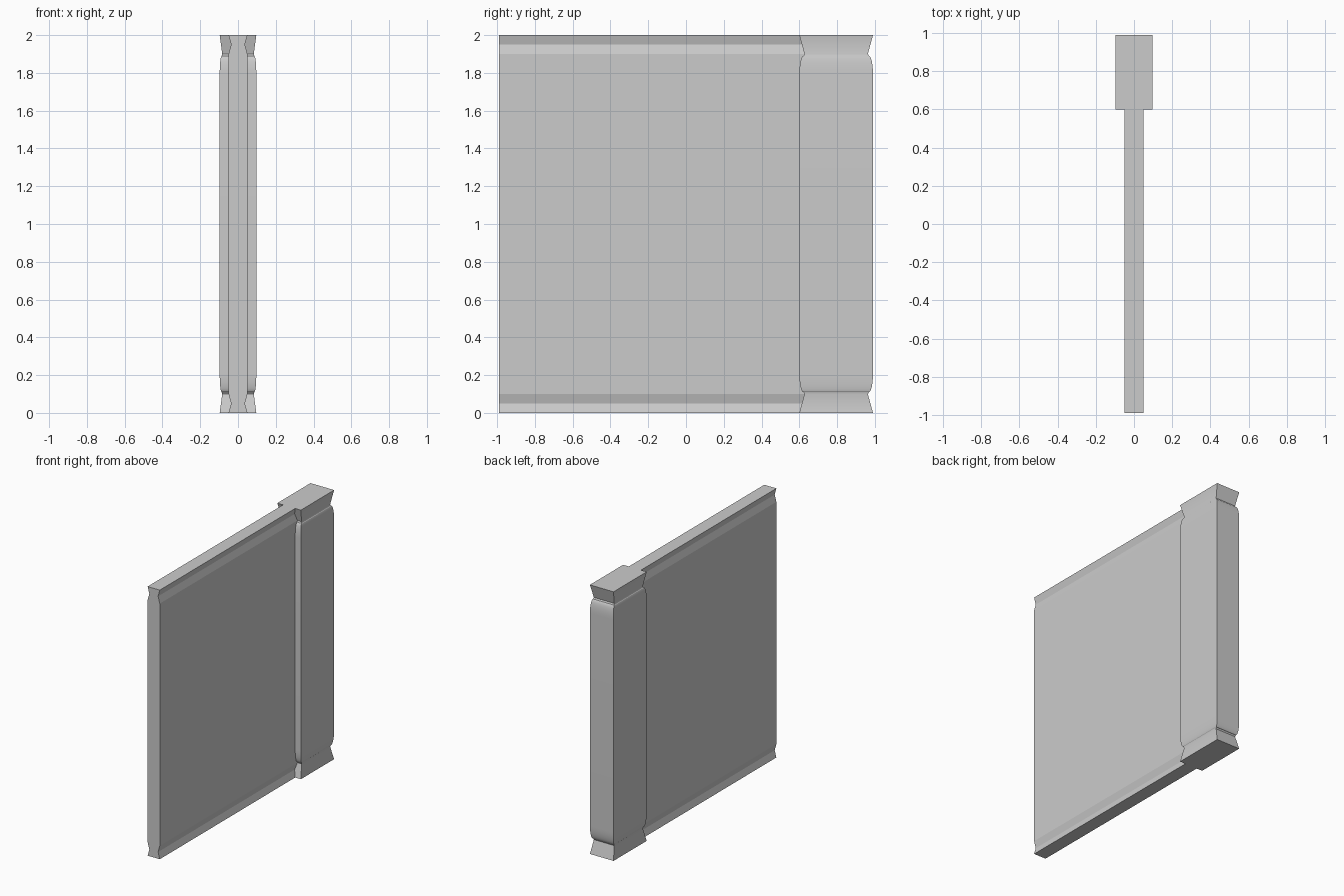
import bpy, bmesh, math

if "Cube" in bpy.data.objects:
    bpy.data.objects.remove(bpy.data.objects["Cube"])

def loft(name, rings):
    """Skin a stack of rectangles given as (z, half_x, y_min, y_max)."""
    bm = bmesh.new()
    prev = None
    for z, hx, y0, y1 in rings:
        ring = [bm.verts.new(p) for p in
                ((-hx, y0, z), (hx, y0, z), (hx, y1, z), (-hx, y1, z))]
        if prev is None:
            bm.faces.new(ring[::-1])
        else:
            for i in range(4):
                j = (i + 1) % 4
                bm.faces.new((prev[i], prev[j], ring[j], ring[i]))
        prev = ring
    bm.faces.new(prev)
    bmesh.ops.recalc_face_normals(bm, faces=bm.faces)
    mesh = bpy.data.meshes.new(name)
    bm.to_mesh(mesh)
    bm.free()
    obj = bpy.data.objects.new(name, mesh)
    bpy.context.collection.objects.link(obj)
    return obj

def mirrored(lower):
    """Repeat a lower-half profile of (z, value) upside down about z = 1."""
    return lower + [(2 - z, v) for z, v in reversed(lower)]

# Thin wall with a pinched groove along its top and bottom
wall = mirrored([(0, 0.05), (0.05, 0.036), (0.1, 0.05)])
loft("wall_panel", [(z, hx, -0.99, 0.66) for z, hx in wall])

# End post: flared foot and cap, body with rounded ends
STEPS = 8
profile = [(0, 1.0), (0.1, 0.86)]
for i in range(STEPS + 1):
    a = math.pi / 2 * i / STEPS
    profile.append((0.21 - 0.1 * math.cos(a), 0.89 + 0.11 * math.sin(a)))
post = loft("end_post", [(z, 0.097 * s, 0.795 - 0.195 * s, 0.795 + 0.195 * s)
                         for z, s in mirrored(profile)])

# Smooth only the rounded ends of the post
bpy.context.view_layer.objects.active = post
post.select_set(True)
bpy.ops.object.shade_smooth_by_angle(angle=math.radians(25))
